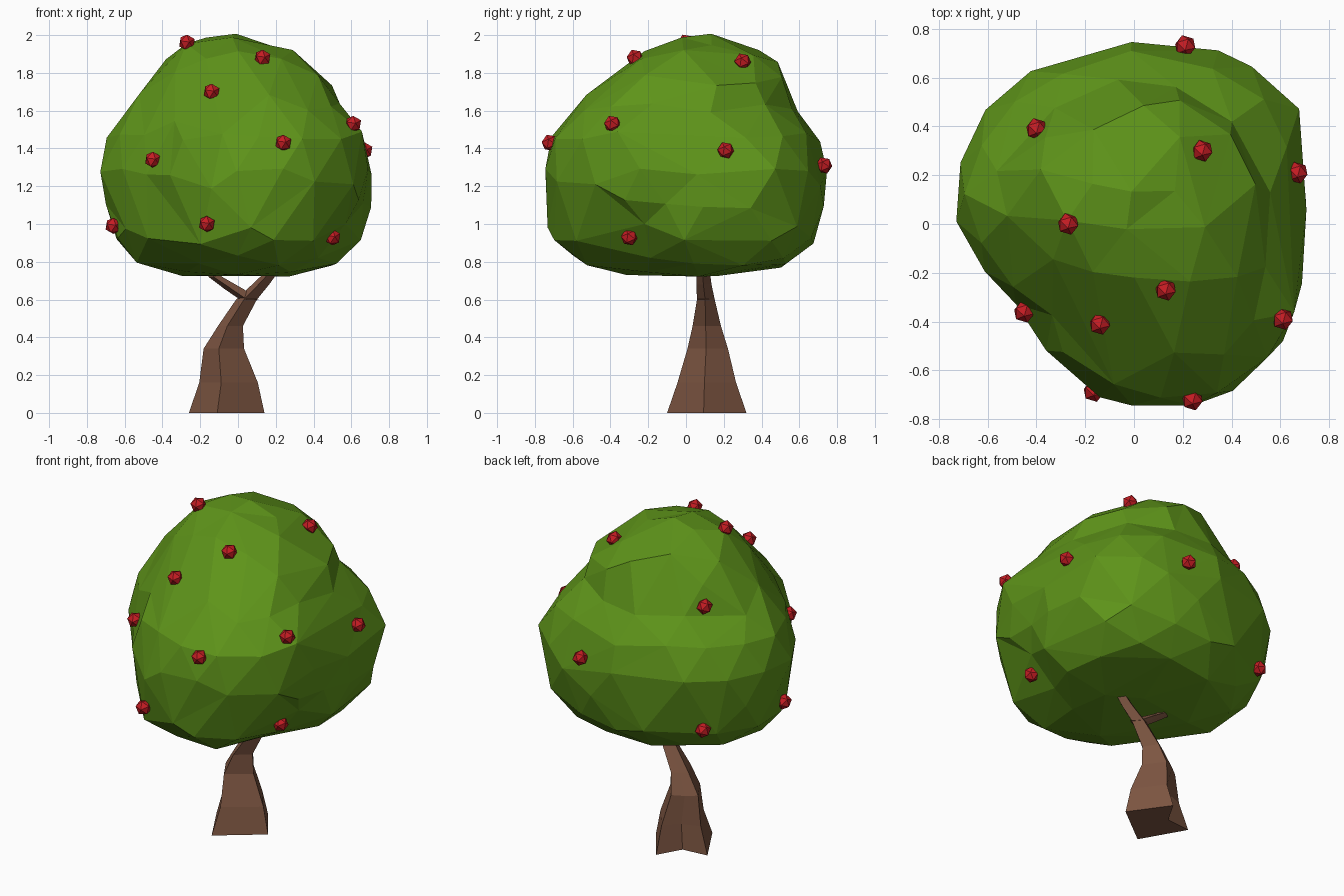
import bpy, bmesh, math, random
from mathutils import Vector, Matrix
from mathutils.bvhtree import BVHTree

if "Cube" in bpy.data.objects:
    bpy.data.objects.remove(bpy.data.objects["Cube"])

random.seed(4)


def material(name, col):
    m = bpy.data.materials.new(name)
    m.diffuse_color = (*col, 1)
    m.use_nodes = True
    m.node_tree.nodes["Principled BSDF"].inputs["Base Color"].default_value = m.diffuse_color
    return m


LEAF = material("leaf green", (0.112, 0.295, 0.010))
BARK = material("bark brown", (0.205, 0.092, 0.054))
RED = material("fruit red", (0.56, 0.012, 0.017))


def finish(bm, name, mat):
    bmesh.ops.recalc_face_normals(bm, faces=bm.faces)
    me = bpy.data.meshes.new(name)
    bm.to_mesh(me)
    bm.free()
    me.materials.append(mat)
    ob = bpy.data.objects.new(name, me)
    bpy.context.collection.objects.link(ob)
    return ob


def interp(pts, t):
    for (a, *va), (b, *vb) in zip(pts, pts[1:]):
        if t <= b:
            f = (t - a) / (b - a)
            return [p + (q - p) * f for p, q in zip(va, vb)]
    return list(pts[-1][1:])


spots = [(-.27, 0, 1.96), (.13, -.27, 1.88), (-.14, -.41, 1.70), (.61, -.39, 1.53),
         (.24, -.72, 1.43), (-.45, -.36, 1.34), (.67, .21, 1.39), (-.66, -.01, .99),
         (-.165, -.685, 1.0), (.5, -.3, .93), (-.4, .39, 1.66), (.28, .30, 1.86),
         (.21, .73, 1.31), (-.48, .52, .97)]

# canopy: low-poly ball mapped onto a plan outline and a side profile
plan = [(-.73, 0), (-.71, .28), (-.51, .58), (-.24, .68), (.25, .73), (.42, .70),
        (.67, .49), (.73, .12), (.69, -.1), (.68, -.35), (.41, -.69), (.07, -.77),
        (-.2, -.66), (-.45, -.38), (-.61, -.2)]
polar = sorted((math.atan2(y, x), 1 / math.hypot(x, y)) for x, y in plan)
polar = [(polar[-1][0] - math.tau, polar[-1][1])] + polar + \
        [(polar[0][0] + math.tau, polar[0][1])]
side = [(0, .73), (.27, .73), (.52, .775), (.68, .92), (.74, 1.26), (.69, 1.45),
        (.575, 1.61), (.47, 1.78), (.31, 1.94), (0, 2.005)]
arc = [0]
for p, q in zip(side, side[1:]):
    arc.append(arc[-1] + math.dist(p, q))
profile = [(s / arc[-1], r / .74, z) for s, (r, z) in zip(arc, side)]

bm = bmesh.new()
bmesh.ops.create_icosphere(bm, subdivisions=3, radius=1,
                           matrix=Matrix.Rotation(.3, 4, 'Z'))
for v in bm.verts:
    d = v.co.normalized()
    az = math.atan2(d.y, d.x)
    t = 1 - math.acos(max(-1, min(1, d.z))) / math.pi
    k, z = interp(profile, t)
    r = 1 / interp(polar, az)[0]
    # groove between the top and the back right lobe, swelling at front right
    k -= .10 * math.exp(-((az - .75) / .45) ** 2 - ((z - 1.59) / .09) ** 2)
    k -= .04 * math.exp(-((az - .6) / .5) ** 2 - ((z - .9) / .12) ** 2)
    k += .05 * math.exp(-((az + .7) / .5) ** 2 - ((z - 1.48) / .12) ** 2)
    k *= 1.01
    shift = .1 * max(0, min(1, (z - 1.6) / .35))
    j = .01 if .02 < t < .98 else 0
    v.co = Vector((math.cos(az) * r * k, math.sin(az) * r * k + shift, z)) + \
        Vector([random.uniform(-j, j) for _ in range(3)])

# draw the canopy surface gently to the foot of every fruit
mid = Vector((0, 0, 1.3))
for _ in range(4):
    tree = BVHTree.FromBMesh(bm)
    pulls = []
    for s in spots:
        d = (Vector(s) - mid).normalized()
        hit = tree.ray_cast(mid, d)[0]
        pulls.append((hit, Vector(s) - d * .012 - hit))
    for v in bm.verts:
        v.co += sum((p * math.exp(-((v.co - h).length / .2) ** 2) for h, p in pulls),
                    Vector())
canopy = finish(bm, "canopy", LEAF)
dec = canopy.modifiers.new("fewer facets", 'DECIMATE')
dec.ratio = .65


# trunk and branch: lofts of skewed sections (x, y, z, half width, half depth, notch)
def loft(name, sections):
    bm = bmesh.new()
    rings = []
    for x, y, z, a, b, n in sections:
        corners = [(-1, .25), (-.25, -1), (1, -.08), (.2, 1), (-.8 * n, 1.25 * n)]
        rings.append([bm.verts.new((x + a * u, y + b * w, z)) for u, w in corners])
    for r0, r1 in zip(rings, rings[1:]):
        for i in range(5):
            bm.faces.new((r0[i], r0[(i + 1) % 5], r1[(i + 1) % 5], r1[i]))
    bm.faces.new(rings[0])
    bm.faces.new(rings[-1])
    return finish(bm, name, BARK)


loft("trunk", [(-.06, .11, 0, .20, .21, .26), (-.05, .11, .16, .155, .155, .4),
               (-.075, .115, .34, .107, .107, .55), (-.04, .11, .46, .066, .075, .55),
               (.045, .105, .6, .055, .047, .55), (.12, .095, .68, .045, .04, .55),
               (.2, .09, .77, .03, .034, .55), (.27, .09, .92, .02, .025, .55)])
loft("side_branch", [(.06, .1, .60, .05, .038, .55), (-.02, .1, .655, .05, .034, .55),
                     (-.12, .1, .72, .036, .03, .55), (-.17, .1, .82, .02, .022, .55)])

# fruit
for i, p in enumerate(spots):
    bm = bmesh.new()
    bmesh.ops.create_icosphere(bm, subdivisions=1, radius=.046,
                               matrix=Matrix.Translation(p) @ Matrix.Rotation(.4, 4, 'X'))
    finish(bm, f"fruit_{i + 1}", RED)
